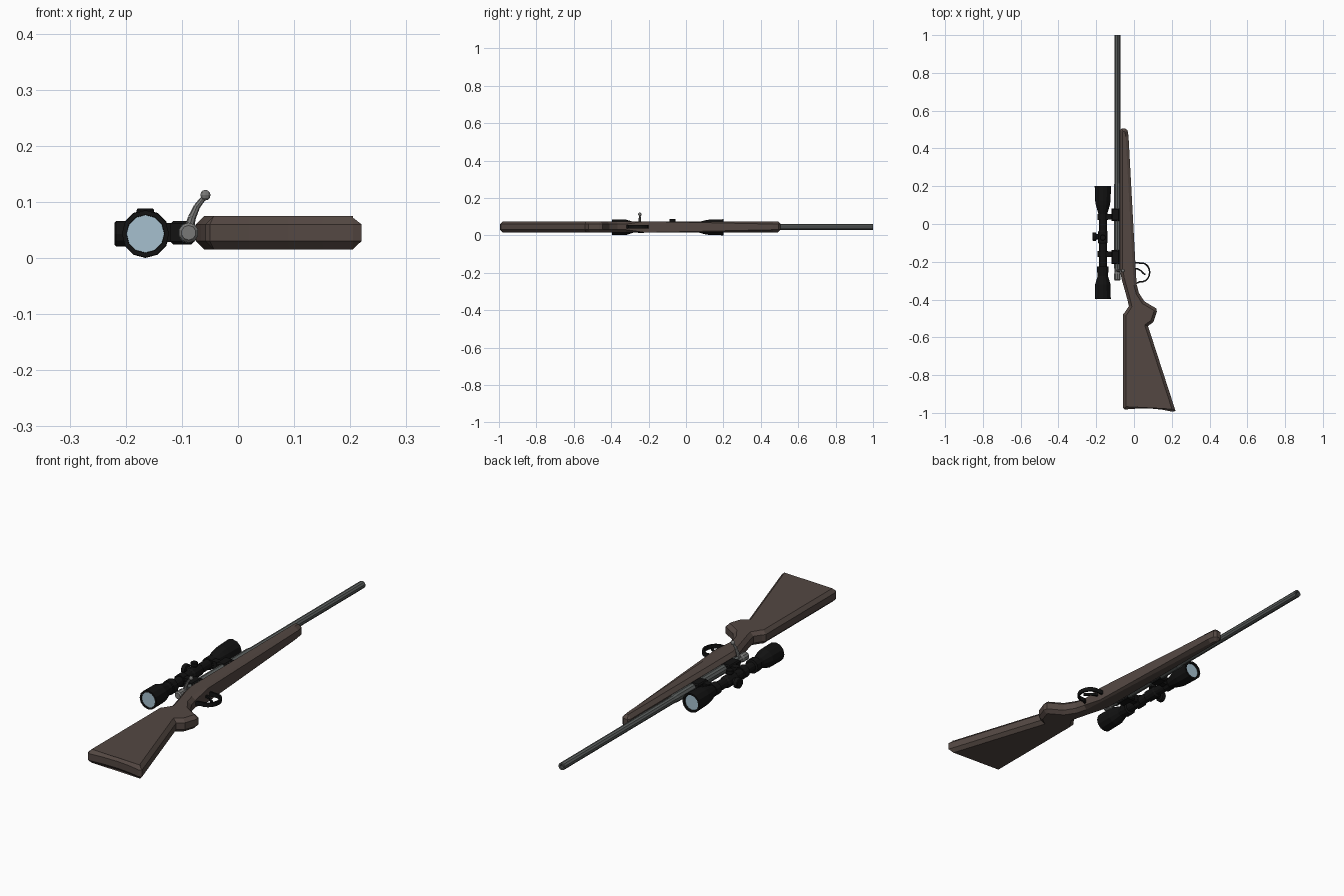
import bpy, bmesh, math
from mathutils import Vector

if "Cube" in bpy.data.objects:
    bpy.data.objects.remove(bpy.data.objects["Cube"])


def material(name, rgb):
    m = bpy.data.materials.new(name)
    m.diffuse_color = (*rgb, 1)
    m.use_nodes = True
    m.node_tree.nodes["Principled BSDF"].inputs["Base Color"].default_value = m.diffuse_color
    return m


WOOD = material("dark_brown_wood", (0.088, 0.064, 0.055))
STEEL = material("barrel_grey", (0.105, 0.115, 0.112))
BRIGHT = material("bolt_grey", (0.19, 0.19, 0.185))
BLACK = material("matte_black", (0.006, 0.006, 0.006))
GLASS = material("pale_blue_glass", (0.38, 0.53, 0.62))


def finish(name, bm, mat):
    bmesh.ops.recalc_face_normals(bm, faces=bm.faces)
    me = bpy.data.meshes.new(name)
    bm.to_mesh(me)
    bm.free()
    me.materials.append(mat)
    ob = bpy.data.objects.new(name, me)
    bpy.context.collection.objects.link(ob)
    return ob


def lathe(name, profile, center, axis, sides, mat):
    """Closed turned part: profile of (distance along axis, radius)."""
    bm = bmesh.new()
    axis = Vector(axis)
    u = Vector((0, 0, 1)) if abs(axis.z) < 0.5 else Vector((0, 1, 0))
    v = axis.cross(u)
    rings = []
    for d, r in profile:
        ring = []
        for i in range(sides):
            a = math.tau * i / sides
            ring.append(bm.verts.new(Vector(center) + axis * d + (u * math.cos(a) + v * math.sin(a)) * r))
        rings.append(ring)
    for p, q in zip(rings, rings[1:]):
        for i in range(sides):
            j = (i + 1) % sides
            bm.faces.new((p[i], p[j], q[j], q[i]))
    bm.faces.new(rings[0])
    bm.faces.new(rings[-1])
    return finish(name, bm, mat)


def plate(name, outline, z0, z1, bevel, mat):
    """Extruded outline with chamfered rims."""
    bm = bmesh.new()
    face = bm.faces.new([bm.verts.new((x, y, z0)) for x, y in outline])
    ext = bmesh.ops.extrude_face_region(bm, geom=[face])
    for g in ext["geom"]:
        if isinstance(g, bmesh.types.BMVert):
            g.co.z = z1
    if bevel:
        rim = [e for e in bm.edges if abs(e.verts[0].co.z - e.verts[1].co.z) < 1e-5]
        bmesh.ops.bevel(bm, geom=rim, offset=bevel, segments=1, affect='EDGES')
    return finish(name, bm, mat)


def box(name, lo, hi, bevel, mat):
    pts = [(lo[0], lo[1]), (hi[0], lo[1]), (hi[0], hi[1]), (lo[0], hi[1])]
    return plate(name, pts, lo[2], hi[2], bevel, mat)


def band(name, pts, half, z0, z1, mat):
    """Flat strip following an open path in the xy plane."""
    left, right = [], []
    for i, p in enumerate(pts):
        t = Vector(pts[min(i + 1, len(pts) - 1)]) - Vector(pts[max(i - 1, 0)])
        n = Vector((-t.y, t.x)).normalized() * half
        left.append(Vector(p) + n)
        right.append(Vector(p) - n)
    return plate(name, [tuple(q) for q in left + right[::-1]], z0, z1, 0, mat)


# stock, lying on its side
plate("stock", [
    (-0.075, 0.495), (-0.066, 0.506), (-0.046, 0.506), (-0.034, 0.495), (-0.029, 0.465),
    (0.008, -0.22), (0.014, -0.32), (0.026, -0.365), (0.055, -0.41), (0.118, -0.447),
    (0.121, -0.465), (0.102, -0.52), (0.074, -0.54), (0.22, -0.99), (0.205, -0.994),
    (0.15, -0.983), (0.09, -0.977), (0.02, -0.977), (-0.05, -0.982), (-0.058, -0.972),
    (-0.058, -0.478), (-0.048, -0.467), (-0.027, -0.435), (-0.035, -0.4), (-0.066, -0.29),
    (-0.075, -0.24)], 0.015, 0.075, 0.015, WOOD)

# barrel with bore, receiver and bolt
BX, CZ = -0.088, 0.045
lathe("barrel", [(0.15, 0.016), (1.0, 0.016), (1.0, 0.009), (0.96, 0.009)],
      (BX, 0, CZ), (0, 1, 0), 10, STEEL)
lathe("receiver", [(-0.235, 0.019), (0.2, 0.019), (0.22, 0.016)],
      (BX, 0, CZ), (0, 1, 0), 10, STEEL)
lathe("bolt_shroud", [(-0.3, 0.013), (-0.294, 0.018), (-0.262, 0.018), (-0.256, 0.015), (-0.225, 0.015)],
      (BX, 0, CZ), (0, 1, 0), 10, BRIGHT)

# bent bolt handle and its knob
path = [(-0.088, 0.05), (-0.082, 0.072), (-0.073, 0.092), (-0.058, 0.111)]
for k, (a, b) in enumerate(zip(path, path[1:])):
    d = Vector((b[0] - a[0], 0, b[1] - a[1]))
    r = 0.0085 - 0.0014 * k
    lathe(f"bolt_handle_{k}", [(0, r), (d.length, r - 0.0014)],
          (a[0], -0.247, a[1]), d.normalized(), 8, BRIGHT)
bm = bmesh.new()
bmesh.ops.create_uvsphere(bm, u_segments=10, v_segments=6, radius=0.0095)
bmesh.ops.translate(bm, verts=bm.verts, vec=(-0.058, -0.247, 0.112))
finish("bolt_knob", bm, BRIGHT)

# trigger guard and trigger
guard = [(0.0, -0.205)] + [
    (0.04 + 0.043 * math.sin(a), -0.256 + 0.05 * math.cos(a))
    for a in [math.radians(-10 + 20 * i) for i in range(11)]] + [(0.01, -0.315)]
band("trigger_guard", guard, 0.004, 0.036, 0.054, BLACK)
band("trigger", [(0.0, -0.235), (0.02, -0.238), (0.036, -0.247), (0.05, -0.262), (0.06, -0.268)],
     0.004, 0.04, 0.05, BLACK)

# scope body with hollow ends, and lenses
SX, SZ = -0.165, 0.043
lathe("scope_body", [
    (-0.385, 0.033), (-0.396, 0.034), (-0.396, 0.042), (-0.32, 0.041), (-0.275, 0.027), (-0.258, 0.027),
    (-0.256, 0.031), (-0.226, 0.031), (-0.224, 0.021), (0.045, 0.021), (0.1, 0.037),
    (0.125, 0.041), (0.2, 0.043), (0.2, 0.035), (0.188, 0.034)],
    (SX, 0, SZ), (0, 1, 0), 12, BLACK)
for name, y in (("rear_lens", -0.39), ("front_lens", 0.19)):
    lathe(name, [(-0.003, 0.0335), (0.003, 0.0335)], (SX, y, SZ), (0, 1, 0), 12, GLASS)

# adjustment turrets on a central saddle
lathe("turret_saddle", [(-0.105, 0.021), (-0.098, 0.026), (-0.042, 0.026), (-0.035, 0.021)],
      (SX, 0, SZ), (0, 1, 0), 12, BLACK)
turret = [(0.0, 0.014), (0.034, 0.014), (0.036, 0.023), (0.052, 0.023), (0.055, 0.02)]
lathe("top_turret", turret, (SX, -0.067, SZ), (-1, 0, 0), 12, BLACK)
lathe("side_turret", [(d * 0.82, r * 0.68) for d, r in turret], (SX, -0.072, SZ), (0, 0, 1), 12, BLACK)

# scope mounts: clamp ring, post and base on the receiver
for name, ring_y, y0, y1 in (("front", 0.038, 0.015, 0.082), ("rear", -0.16, -0.212, -0.137)):
    lathe(f"{name}_mount_ring", [(-0.016, 0.027), (0.016, 0.027)], (SX, ring_y, SZ), (0, 1, 0), 12, BLACK)
    box(f"{name}_mount_post", (-0.15, ring_y - 0.014, 0.028), (-0.105, ring_y + 0.014, 0.062), 0, BLACK)
    box(f"{name}_mount_base", (-0.12, y0, 0.024), (-0.078, y1, 0.066), 0.005, BLACK)
